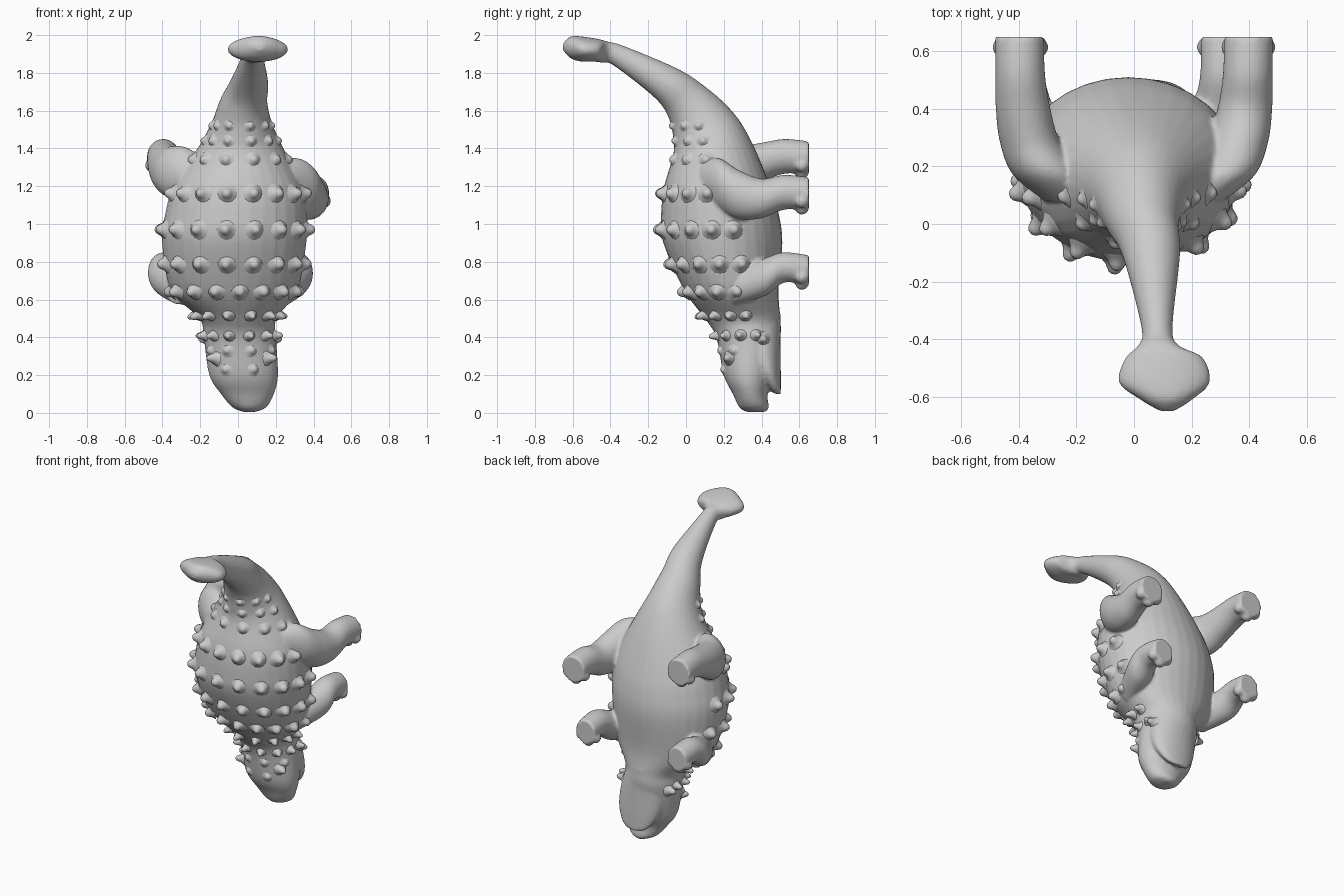
import bpy, bmesh
from math import sin, cos, pi, radians
from mathutils import Vector, Matrix
from mathutils.bvhtree import BVHTree

if "Cube" in bpy.data.objects:
    bpy.data.objects.remove(bpy.data.objects["Cube"])

SIDES = 32


def spline(rows, steps=6):
    """Smoothly interpolate rows of numbers (Catmull-Rom)."""
    out = []
    for i in range(len(rows) - 1):
        a, b, c, d = (rows[max(i - 1, 0)], rows[i], rows[i + 1], rows[min(i + 2, len(rows) - 1)])
        for s in range(steps):
            t = s / steps
            out.append([0.5 * (2 * q + (r - p) * t + (2 * p - 5 * q + 4 * r - w) * t * t
                               + (3 * q - p - 3 * r + w) * t ** 3)
                        for p, q, r, w in zip(a, b, c, d)])
    return out + [list(rows[-1])]


def loft(bm, rows):
    """Skin elliptical rings given as x, y, z, half width, half depth, tilt."""
    rings = []
    for x, y, z, rx, ry, tilt in spline(rows):
        t = radians(tilt)
        v = Vector((0, cos(t), sin(t)))
        rings.append([bm.verts.new(Vector((x + rx * cos(2 * pi * k / SIDES), y, z))
                                   + v * ry * sin(2 * pi * k / SIDES)) for k in range(SIDES)])
    faces = [bm.faces.new(rings[0]), bm.faces.new(rings[-1])]
    for a, b in zip(rings, rings[1:]):
        for k in range(SIDES):
            j = (k + 1) % SIDES
            faces.append(bm.faces.new((a[k], a[j], b[j], b[k])))
    bmesh.ops.recalc_face_normals(bm, faces=faces)


def ellipsoid(bm, centre, size):
    m = Matrix.Translation(centre) @ Matrix.Diagonal((*size, 1))
    bmesh.ops.create_uvsphere(bm, u_segments=20, v_segments=12, radius=1, matrix=m)


def make_object(name, bm):
    me = bpy.data.meshes.new(name)
    bm.to_mesh(me)
    bm.free()
    for p in me.polygons:
        p.use_smooth = True
    ob = bpy.data.objects.new(name, me)
    bpy.context.collection.objects.link(ob)
    return ob


# Head and trunk rings are level, tail and club rings lean over
trunk = [
    (.06, .37, .005, .03, .05), (.06, .36, .03, .09, .078), (.05, .34, .1, .14, .092),
    (.03, .33, .2, .182, .13), (.01, .33, .4, .192, .17), (0, .30, .5, .205, .2),
    (-.02, .24, .65, .335, .25), (-.02, .195, .9, .382, .315), (-.01, .18, 1.05, .376, .312),
    (0, .165, 1.2, .34, .28)]
tail = [
    (.015, .13, 1.42, .215, .205, 15), (.02, .085, 1.53, .16, .17, 26),
    (.03, .005, 1.645, .125, .127, 40), (.06, -.105, 1.745, .1, .098, 52),
    (.08, -.36, 1.892, .054, .058, 68), (.085, -.425, 1.908, .072, .058, 74),
    (.105, -.465, 1.918, .135, .06, 80), (.105, -.55, 1.926, .158, .066, 86),
    (.112, -.61, 1.935, .09, .058, 90), (.115, -.65, 1.938, .025, .02, 90)]
skin = bmesh.new()
loft(skin, [(*r, 0) for r in trunk] + tail)
hull = BVHTree.FromBMesh(skin)

# Lower jaw and throat, leaving a mouth notch behind the snout
loft(skin, [(.05, .487, .1, .055, .014, 0), (.05, .468, .13, .1, .034, 0),
            (.045, .432, .22, .15, .07, 0), (.03, .4, .35, .165, .1, 0),
            (0, .355, .52, .16, .145, 0)])


def leg(bm, path, side, spread, lift):
    """Leg from x, y, z, half width, half height; lift raises the foot for the stride."""
    rows = [(side * spread * x, y, z + lift * min(1, (y - .08) / .3), rx, rz, -90)
            for x, y, z, rx, rz in path]
    loft(bm, rows)
    x, y, z, rx, rz, _ = rows[-1]
    for a in (-58, 0, 58):  # toes
        t = radians(a)
        ellipsoid(bm, (x + .82 * rx * sin(t), .614, z - .85 * rz * cos(t)), (.036, .036, .036))


hind = [(.24, .08, 1.24, .07, .08), (.3, .17, 1.21, .12, .14), (.36, .28, 1.155, .105, .13),
        (.385, .4, 1.135, .095, .105), (.395, .52, 1.168, .086, .092),
        (.397, .65, 1.16, .085, .088)]
front = [(.24, .25, .66, .08, .09), (.3, .42, .72, .092, .1),
         (.31, .52, .77, .08, .08), (.305, .65, .755, .074, .08)]
leg(skin, hind, 1, 1, 0)
leg(skin, hind, -1, 1, .19)
leg(skin, front, 1, 1, 0)
leg(skin, front, -1, 1.26, 0)

# Fuse the sculpted skin
body = make_object("body_and_legs", skin)
fuse = body.modifiers.new("fuse", 'REMESH')
fuse.mode = 'VOXEL'
fuse.voxel_size = .01
fuse.use_smooth_shade = True
soft = body.modifiers.new("soften", 'SMOOTH')
soft.factor = .5
soft.iterations = 3

# Blunt armour studs with flared bases
PROFILE = [(1.6, -.2), (1.25, .06), (.95, .25), (.75, .55), (.52, .85), (.22, 1)]


def stud(bm, pos, normal, r, h):
    m = Matrix.Translation(pos) @ normal.to_track_quat('Z', 'Y').to_matrix().to_4x4()
    rings = [[bm.verts.new(m @ Vector((r * p * cos(pi * k / 6), r * p * sin(pi * k / 6), h * q)))
              for k in range(12)] for p, q in PROFILE]
    for a, b in zip(rings, rings[1:]):
        for k in range(12):
            j = (k + 1) % 12
            bm.faces.new((a[k], a[j], b[j], b[k]))
    bm.faces.new(rings[-1])


def stud_rows(name, table, pointed):
    """Rows: height z, centre y, angular spread, count, stud radius."""
    bm = bmesh.new()
    for z, y, spread, count, r in table:
        for i in range(count):
            t = radians(2 + spread * (2 * i / (count - 1) - 1))
            d = Vector((1.25 * sin(t), -cos(t), 0)).normalized()
            hit, n, _, _ = hull.ray_cast(Vector((0, y, z)), d)
            if hit:
                n = n if n.dot(d) > 0 else -n
                stud(bm, hit, (n + d).normalized(), r, r * pointed)
    return make_object(name, bm)


stud_rows("tail_base_studs", [(1.52, .1, 75, 6, .022), (1.44, .13, 75, 6, .024),
                              (1.34, .155, 75, 6, .029)], .8)
stud_rows("back_studs", [(1.16, .165, 78, 8, .036), (.97, .19, 100, 10, .036),
                         (.79, .21, 105, 10, .036), (.645, .24, 95, 9, .034)], 1.25)
stud_rows("neck_studs", [(.52, .295, 95, 8, .025), (.41, .325, 105, 8, .023)], 1.9)
stud_rows("head_studs", [(.33, .33, 60, 4, .024), (.23, .335, 25, 2, .024)], .7)

# Cheek and brow horns
horns = bmesh.new()
for side in (-1, 1):
    for origin, lean in (((.015, .38, .39), .15), ((.02, .31, .29), -.55)):
        d = Vector((side, lean, 0)).normalized()
        hit, _, _, _ = hull.ray_cast(Vector(origin), d)
        if hit:
            stud(horns, hit, d, .028, .05)
make_object("cheek_horns", horns)
